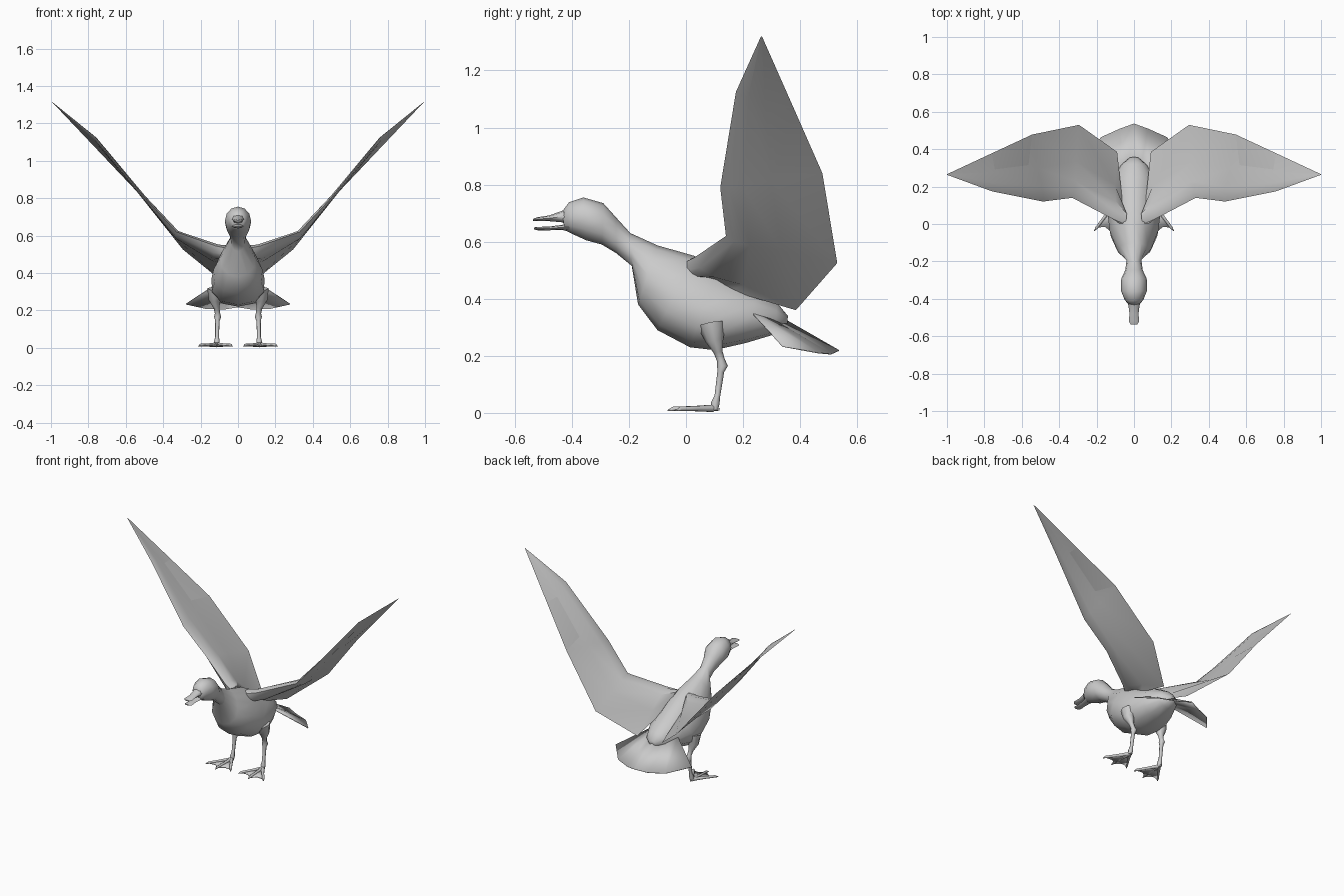
import bpy, bmesh, math
from mathutils import Vector as V

if "Cube" in bpy.data.objects:
    bpy.data.objects.remove(bpy.data.objects["Cube"])

grey = bpy.data.materials.new("plain grey")
grey.diffuse_color = (0.6, 0.6, 0.6, 1)
grey.use_nodes = True
grey.node_tree.nodes["Principled BSDF"].inputs["Base Color"].default_value = grey.diffuse_color


def finish(name, bm, mirror=False, angle=60, thick=0):
    """Turn a bmesh into a shaded object, optionally mirrored or thickened."""
    bmesh.ops.recalc_face_normals(bm, faces=bm.faces)
    me = bpy.data.meshes.new(name)
    bm.to_mesh(me)
    bm.free()
    me.materials.append(grey)
    ob = bpy.data.objects.new(name, me)
    bpy.context.collection.objects.link(ob)
    bpy.ops.object.select_all(action='DESELECT')
    ob.select_set(True)
    bpy.context.view_layer.objects.active = ob
    bpy.ops.object.shade_smooth_by_angle(angle=math.radians(angle))
    if thick:
        ob.modifiers.new("thickness", 'SOLIDIFY').thickness = thick
    if mirror:
        ob.modifiers.new("mirror", 'MIRROR').use_clip = False
    return ob


def loft(bm, rings):
    """Skin a series of point rings and cap both ends."""
    vs = [[bm.verts.new(p) for p in r] for r in rings]
    n = len(vs[0])
    for a, b in zip(vs, vs[1:]):
        for i in range(n):
            j = (i + 1) % n
            bm.faces.new((a[i], a[j], b[j], b[i]))
    bm.faces.new(vs[0])
    bm.faces.new(vs[-1])


def oval(ty, tz, by, bz, w, pear=0.0, n=12):
    """Ring through a top point and a bottom point, w = half width."""
    pts = []
    for i in range(n):
        a = 2 * math.pi * i / n
        f = (1 + math.cos(a)) / 2          # 1 at bottom
        x = w * math.sin(a) * (1 + pear * math.cos(a))
        pts.append((x, ty + (by - ty) * f, tz + (bz - tz) * f))
    return pts


def limb(bm, path, n=6):
    """Tapered tube through (x, y, z, radius) points."""
    rings = []
    for i, p in enumerate(path):
        a, b = path[max(i - 1, 0)], path[min(i + 1, len(path) - 1)]
        d = (V(b[:3]) - V(a[:3])).normalized()
        u = d.cross(V((1, 0, 0)) if abs(d.x) < 0.8 else V((0, 0, 1))).normalized()
        v = d.cross(u)
        rings.append([V(p[:3]) + p[3] * (u * math.cos(t) + v * math.sin(t))
                      for t in (2 * math.pi * k / n for k in range(n))])
    loft(bm, rings)


# Head, neck and body in one smooth skin
bm = bmesh.new()
loft(bm, [oval(*r) for r in (
    (-.435, .705, -.425, .640, .030),
    (-.410, .738, -.400, .628, .050),
    (-.360, .755, -.350, .605, .070),
    (-.290, .735, -.295, .590, .068),
    (-.245, .685, -.245, .560, .046),
    (-.195, .630, -.190, .515, .040),
    (-.100, .587, -.168, .380, .092, .15),
    (.030, .550, -.100, .290, .130, .2),
    (.110, .510, .014, .230, .142, .25),
    (.180, .470, .100, .220, .140, .25),
    (.250, .430, .210, .245, .115, .1),
    (.320, .385, .310, .275, .070),
    (.357, .340, .355, .305, .022))])
finish("body", bm, angle=80)

# Open bill
for name, rings in (
    ("upper_bill", ((-.400, .720, -.400, .650, .038), (-.435, .708, -.435, .668, .030),
                    (-.480, .692, -.480, .672, .024), (-.520, .686, -.520, .672, .028),
                    (-.536, .680, -.536, .673, .018))),
    ("lower_bill", ((-.400, .665, -.400, .635, .036), (-.435, .659, -.435, .641, .027),
                    (-.480, .653, -.480, .640, .022), (-.520, .652, -.520, .640, .025),
                    (-.533, .650, -.533, .643, .016)))):
    bm = bmesh.new()
    loft(bm, [oval(*r, 0, 8) for r in rings])
    finish(name, bm)

# Wings: leading edge, trailing edge, half thickness at each station
stations = [(V(a), V(b), t) for a, b, t in (
    ((.05, .00, .530), (.07, .15, .430), .040),
    ((.12, .03, .545), (.09, .385, .360), .034),
    ((.33, .14, .620), (.294, .53, .525), .018),
    ((.487, .12, .790), (.545, .478, .840), .010),
    ((.76, .175, 1.125), (.76, .378, 1.067), .006),
    ((1.0, .263, 1.320), (.998, .267, 1.318), .000))]
rings = []
for i, (lead, trail, t) in enumerate(stations):
    a, b = stations[max(i - 1, 0)][0], stations[min(i + 1, 5)][0]
    chord = trail - lead
    up = (b - a).cross(chord).normalized() * t
    at = lambda f, k: lead + chord * f + up * k
    rings.append([lead, at(.08, .8), at(.22, 1), at(.5, .2), trail,
                  at(.5, -.2), at(.22, -1), at(.08, -.8)])
bm = bmesh.new()
loft(bm, rings)
finish("wings", bm, mirror=True, angle=50)

# Pleated tail fan
bm = bmesh.new()
inner = [(.105, .235, .350), (.070, .275, .345), (.035, .300, .335), (0, .310, .350)]
outer = [(.280, .340, .235), (.175, .465, .212), (.075, .510, .208), (0, .537, .220)]
vi = [bm.verts.new(p) for p in inner]
vo = [bm.verts.new(p) for p in outer]
for i in range(3):
    bm.faces.new((vi[i], vi[i + 1], vo[i + 1], vo[i]))
finish("tail_fan", bm, mirror=True, angle=15, thick=.004)

# Legs with thigh, knee and ankle
bm = bmesh.new()
limb(bm, [(.115, .090, .310, .050), (.125, .100, .255, .032), (.115, .112, .215, .016),
          (.110, .122, .185, .014), (.109, .128, .165, .019), (.110, .122, .145, .012),
          (.112, .110, .060, .010), (.113, .103, .035, .015), (.114, .100, .010, .012)], 8)
finish("legs", bm, mirror=True)

# Webbed feet: three toes with hooked claws, a heel spur and the web
tips = [(.200, -.020), (.120, -.045), (.040, -.020)]
heel = V((.114, .095, .016))
bm = bmesh.new()
for x, y in tips:
    tip = V((x, y, .014))
    mid = heel.lerp(tip, .5)
    claw = tip + (tip - heel).normalized() * .02
    limb(bm, [(*heel, .013), (*mid, .009), (*tip, .008), (claw.x, claw.y, .008, .002)])
limb(bm, [(*heel, .011), (.114, .118, .012, .004)])
finish("toes", bm, mirror=True)

bm = bmesh.new()
pts = [heel, (.200, -.020, .012), (.155, -.015, .012), (.120, -.045, .012),
       (.080, -.015, .012), (.040, -.020, .012)]
vs = [bm.verts.new(p) for p in pts]
for i in range(1, 5):
    bm.faces.new((vs[0], vs[i], vs[i + 1]))
finish("foot_webs", bm, mirror=True, thick=.005)
